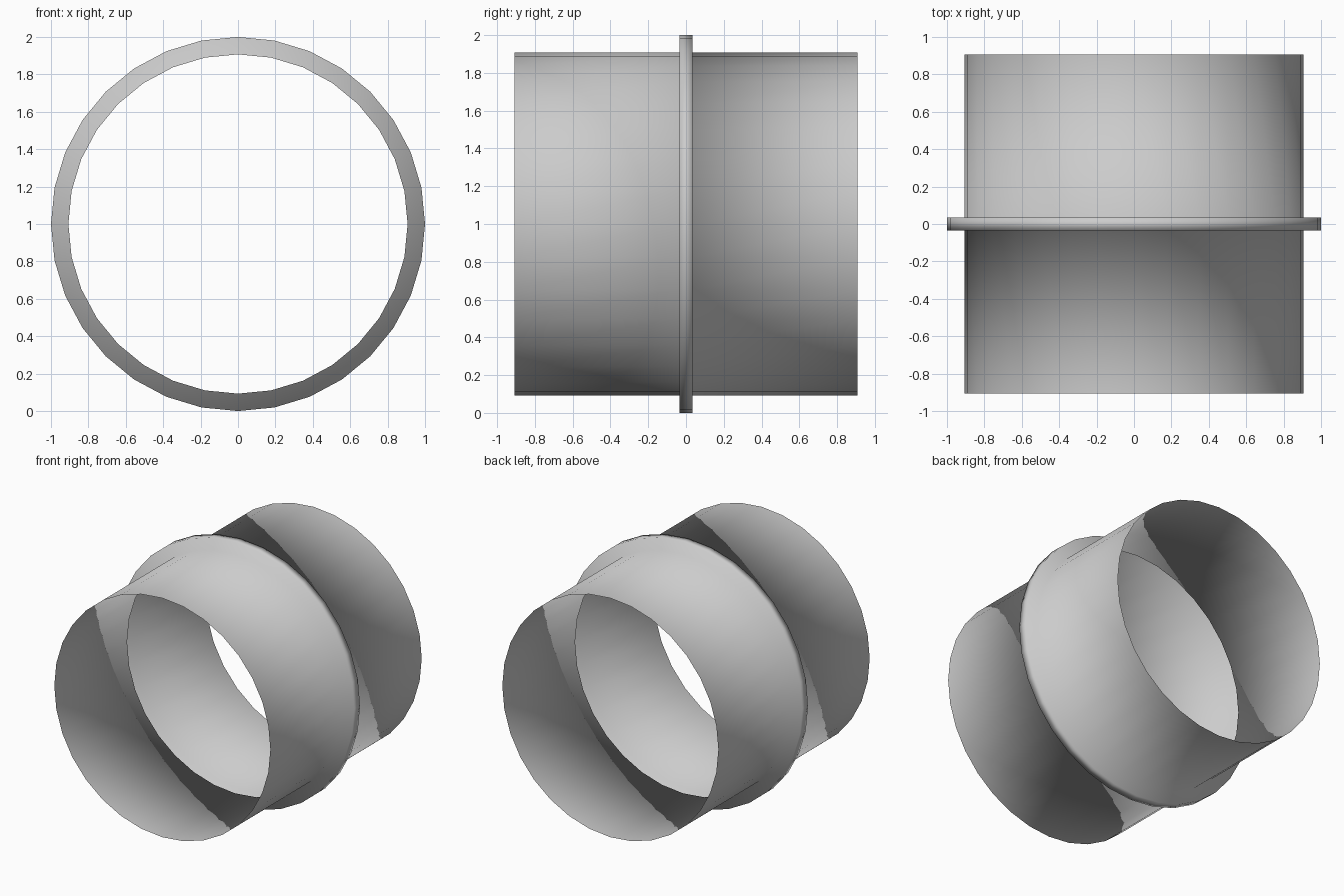
import bpy, bmesh, math

if "Cube" in bpy.data.objects:
    bpy.data.objects.remove(bpy.data.objects["Cube"])

SEGMENTS = 32
TUBE_R, RIM_R = 0.907, 1.0
HALF_LEN, HALF_RIM = 0.907, 0.035

# Half profile (y, radius), mirrored to give the full open sleeve
half = [(-HALF_LEN, TUBE_R), (-HALF_RIM, TUBE_R), (-HALF_RIM, RIM_R)]
profile = half + [(-y, r) for y, r in reversed(half)]

bm = bmesh.new()
rings = []
for y, r in profile:
    ring = []
    for i in range(SEGMENTS):
        a = 2 * math.pi * i / SEGMENTS
        ring.append(bm.verts.new((r * math.cos(a), y, 1 + r * math.sin(a))))
    rings.append(ring)

# Thin shell: two tubes joined by the raised collar
for a, b in zip(rings, rings[1:]):
    for i in range(SEGMENTS):
        j = (i + 1) % SEGMENTS
        f = bm.faces.new((a[i], b[i], b[j], a[j]))
        f.smooth = True

# Make the normals face outward
bm.normal_update()
bm.faces.ensure_lookup_table()
f = bm.faces[0]
c = f.calc_center_median()
if f.normal.x * c.x + f.normal.z * (c.z - 1) < 0:
    bmesh.ops.reverse_faces(bm, faces=bm.faces[:])

mesh = bpy.data.meshes.new("collared_sleeve")
bm.to_mesh(mesh)
bm.free()
obj = bpy.data.objects.new("collared_sleeve", mesh)
bpy.context.collection.objects.link(obj)
